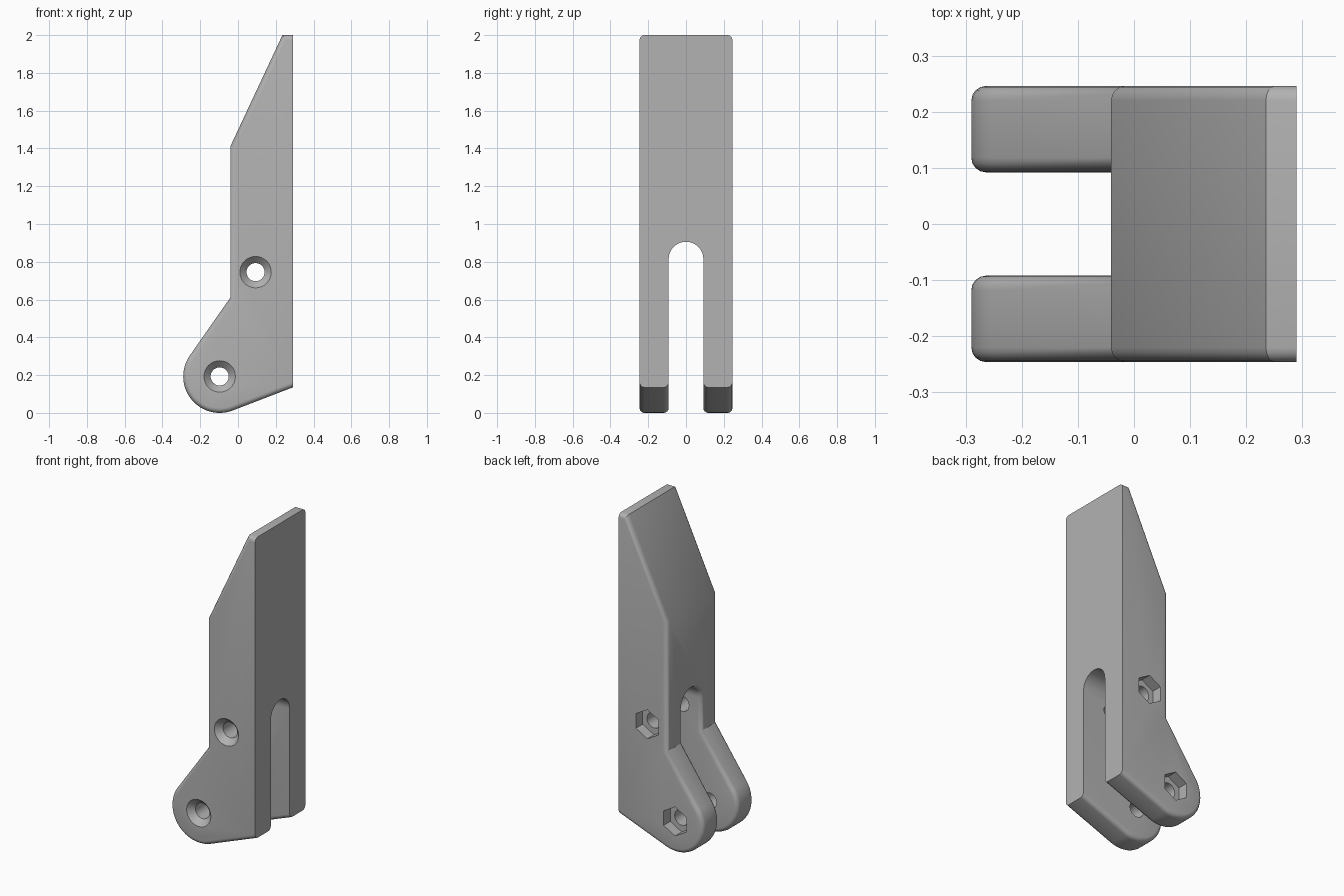
import bpy, bmesh
from math import acos, atan2, cos, sin, hypot, pi, radians

cube = bpy.data.objects.get("Cube")
if cube:
    bpy.data.objects.remove(cube)

HALF = 0.246                      # half depth of the bracket
R = 0.193                         # radius of the rounded foot
FOOT = (R - 0.29, R)              # lower pivot centre
UPPER = (0.093, 0.745)            # upper pivot centre
BACK = 0.29                       # x of the flat mounting face

grey = bpy.data.materials.new("plain grey")
grey.use_nodes = True
COLOUR = (0.45, 0.45, 0.45, 1)
grey.diffuse_color = COLOUR
grey.node_tree.nodes["Principled BSDF"].inputs["Base Color"].default_value = COLOUR


def loft(name, rings):
    """Solid with capped ends through rings of equal point count."""
    bm = bmesh.new()
    loops = [[bm.verts.new(p) for p in ring] for ring in rings]
    for a, b in zip(loops, loops[1:]):
        for i in range(len(a)):
            j = (i + 1) % len(a)
            bm.faces.new((a[i], a[j], b[j], b[i]))
    bm.faces.new(loops[0])
    bm.faces.new(loops[-1])
    bmesh.ops.recalc_face_normals(bm, faces=bm.faces)
    mesh = bpy.data.meshes.new(name)
    bm.to_mesh(mesh)
    bm.free()
    mesh.materials.append(grey)
    obj = bpy.data.objects.new(name, mesh)
    bpy.context.collection.objects.link(obj)
    return obj


def ring(centre, radius, y, sides):
    return [(centre[0] + radius * sin(2 * pi * i / sides), y,
             centre[1] + radius * cos(2 * pi * i / sides)) for i in range(sides)]


def cut(target, cutter):
    cutter.hide_render = True
    bpy.context.view_layer.objects.active = target
    mod = target.modifiers.new("cut", 'BOOLEAN')
    mod.operation, mod.solver, mod.object = 'DIFFERENCE', 'EXACT', cutter
    bpy.ops.object.modifier_apply(modifier=mod.name)
    bpy.data.objects.remove(cutter)


def tangent(point, side):
    """Angle on the foot circle where the line to the point touches it."""
    dx, dz = point[0] - FOOT[0], point[1] - FOOT[1]
    return atan2(dz, dx) + side * acos(R / hypot(dx, dz))


# Side outline: blade, waist and rounded foot
waist, heel = (-0.041, 0.61), (BACK, 0.135)
start, end = tangent(waist, 1), tangent(heel, -1) + 2 * pi
STEPS = 28
outline = [heel, (BACK, 2), (0.235, 2), (-0.041, 1.41), waist]
for i in range(STEPS + 1):
    a = start + (end - start) * i / STEPS
    outline.append((FOOT[0] + R * cos(a), FOOT[1] + R * sin(a)))
body = loft("forked_bracket", [[(x, y, z) for x, z in outline] for y in (-HALF, HALF)])

# Round-topped slot that splits the lower part into two legs
SLOT, ARCH = 0.092, 0.814
arch = [(-SLOT, -0.2), (SLOT, -0.2)]
arch += [(SLOT * cos(pi * i / 20), ARCH + SLOT * sin(pi * i / 20)) for i in range(21)]
cut(body, loft("slot_cutter", [[(x, y, z) for y, z in arch] for x in (-1, 1)]))

# Rounded rims everywhere except around the flat mounting face
bm = bmesh.new()
bm.from_mesh(body.data)
bm.normal_update()


def on_outline(face):
    return abs(face.normal.y) < 0.01 and (
        abs(face.normal.x) > 0.01 or face.normal.z > 0.9
        or face.calc_center_median().z < 0.3)


rims = []
for e in bm.edges:
    outer = [f for f in e.link_faces if on_outline(f)]
    if len(outer) == 1 and outer[0].normal.x < 0.99:
        rims.append(e)
bmesh.ops.bevel(bm, geom=rims, offset=0.026, offset_type='OFFSET', segments=4,
                profile=0.5, affect='EDGES', clamp_overlap=True)
bm.to_mesh(body.data)
bm.free()

# Pivot holes: countersunk at the front, hexagonal nut pockets at the back
for pivot in (FOOT, UPPER):
    cut(body, loft("bolt_cutter", [ring(pivot, r, y, 32) for r, y in (
        (0.093, -HALF - 0.01), (0.048, -HALF + 0.036), (0.048, HALF + 0.1))]))
    cut(body, loft("nut_cutter", [ring(pivot, 0.09, y, 6)
                                  for y in (HALF - 0.065, HALF + 0.1)]))

bpy.ops.object.select_all(action='DESELECT')
body.select_set(True)
bpy.context.view_layer.objects.active = body
bpy.ops.object.shade_smooth_by_angle(angle=radians(30))
